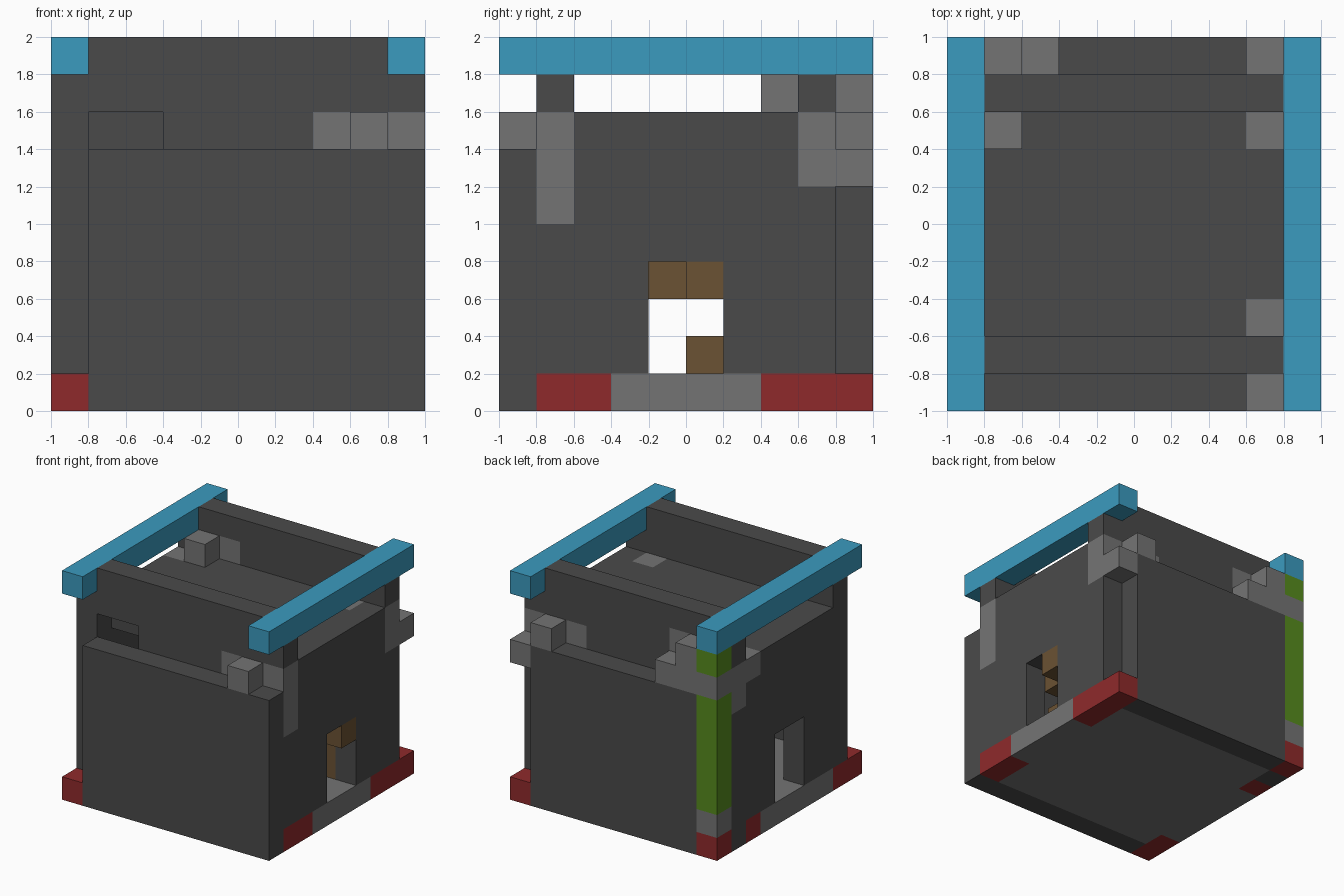
import bpy, bmesh
from mathutils import Vector

if "Cube" in bpy.data.objects:
    bpy.data.objects.remove(bpy.data.objects["Cube"], do_unlink=True)

UNIT = 0.2
HALF = 5
grid = {}      # block position -> part name
part_colour = {}


def linear(channel):
    c = channel / 255
    return c / 12.92 if c <= 0.04045 else ((c + 0.055) / 1.055) ** 2.4


def make_material(name, rgb):
    mat = bpy.data.materials.new(name)
    mat.use_nodes = True
    colour = [linear(c) for c in rgb] + [1.0]
    mat.diffuse_color = colour
    shader = next(n for n in mat.node_tree.nodes if n.type == "BSDF_PRINCIPLED")
    shader.inputs["Base Color"].default_value = colour
    shader.inputs["Roughness"].default_value = 0.9
    return mat


materials = {
    "dark_stone": make_material("dark_stone", (74, 74, 74)),
    "light_stone": make_material("light_stone", (116, 116, 116)),
    "red_brick": make_material("red_brick", (143, 42, 43)),
    "blue_beam": make_material("blue_beam", (59, 155, 191)),
    "green_post": make_material("green_post", (86, 139, 30)),
    "brown_wood": make_material("brown_wood", (107, 82, 51)),
}


def blocks(x, y, z):
    return [(i, j, k) for i in range(*x) for j in range(*y) for k in range(*z)]


def fill(part, colour, x, y, z):
    """Claim a box of blocks for a part; later parts replace earlier ones."""
    part_colour[part] = colour
    for cell in blocks(x, y, z):
        grid[cell] = part


def carve(x, y, z):
    for cell in blocks(x, y, z):
        grid.pop(cell, None)


ALL = (0, 10)
RIGHT, LEFT = (0, 1), (9, 10)
FRONT, BACK = (0, 1), (9, 10)
BASE, EAVES = (0, 1), (7, 8)

# Floor, walls and flat roof
fill("floor", "light_stone", ALL, (1, 9), BASE)
fill("front_wall", "dark_stone", (1, 10), FRONT, (0, 7))
fill("back_wall", "dark_stone", (1, 9), BACK, (0, 7))
fill("right_wall", "dark_stone", RIGHT, (1, 9), (1, 8))
fill("right_wall", "dark_stone", RIGHT, (8, 9), BASE)
fill("left_wall", "dark_stone", LEFT, (1, 9), (1, 8))
fill("roof_slab", "dark_stone", (1, 9), (2, 8), EAVES)

# Parapets across the front and back of the roof
for name, y in (("front_parapet", (1, 2)), ("back_parapet", (8, 9))):
    fill(name, "dark_stone", ALL, y, (7, 9))
    fill(name, "dark_stone", (1, 9), y, (9, 10))

# Doorways in both sides, and the niche under the front parapet
for x in (RIGHT, LEFT):
    carve(x, (4, 6), (1, 4))
carve((1, 3), (1, 2), EAVES)

# Roof beams
fill("right_beam", "blue_beam", RIGHT, ALL, (9, 10))
fill("left_beam", "blue_beam", LEFT, ALL, (9, 10))

# Red footings
for x, y in ((LEFT, (1, 3)), (LEFT, (7, 10)), (RIGHT, (0, 2)),
             (RIGHT, (7, 8)), (RIGHT, BACK)):
    fill("footings", "red_brick", x, y, BASE)

# Corner post with stone bands
fill("corner_post", "green_post", RIGHT, BACK, (1, 9))
fill("post_bands", "light_stone", RIGHT, BACK, (1, 2))
fill("post_bands", "light_stone", RIGHT, BACK, EAVES)

# Stone brackets at the corners
brackets = {
    "front_left_bracket": [
        (LEFT, (1, 2), (5, 8)), ((7, 10), (1, 2), EAVES),
        ((8, 9), FRONT, EAVES), ((8, 9), (2, 3), EAVES)],
    "back_left_bracket": [
        (LEFT, (8, 9), (6, 8)), (LEFT, BACK, (6, 7)),
        ((7, 10), (8, 9), EAVES), ((8, 9), BACK, EAVES),
        ((8, 9), (7, 8), EAVES)],
    "back_right_bracket": [
        (RIGHT, (8, 9), (6, 8)), (RIGHT, (7, 8), EAVES),
        ((1, 3), (8, 9), (7, 9)), ((2, 3), BACK, EAVES),
        ((1, 2), BACK, (7, 9)), ((1, 2), (7, 8), (7, 9))],
}
for name, boxes in brackets.items():
    for box in boxes:
        fill(name, "light_stone", *box)

# Wooden door pieces
for x, y, z in ((LEFT, (5, 6), (3, 4)), ((8, 9), (4, 5), (3, 4)),
                ((8, 9), (6, 7), (1, 4)), ((7, 8), (5, 6), (1, 2)),
                ((7, 8), (3, 4), (2, 3))):
    fill("door_timber", "brown_wood", x, y, z)


def build(part):
    """Make one object from the exposed sides of a part's blocks."""
    bm = bmesh.new()
    for cell in [c for c, p in grid.items() if p == part]:
        centre = Vector(cell) + Vector((0.5 - HALF, 0.5 - HALF, 0.5))
        for axis in range(3):
            for sign in (-1, 1):
                normal = Vector((0, 0, 0))
                normal[axis] = sign
                if tuple(int(c + n) for c, n in zip(cell, normal)) in grid:
                    continue
                side = Vector((0, 0, 0))
                side[(axis + 1) % 3] = 1
                up = normal.cross(side)
                corners = (-side - up, side - up, side + up, up - side)
                bm.faces.new([bm.verts.new((centre + (normal + c) / 2) * UNIT)
                              for c in corners])
    bmesh.ops.remove_doubles(bm, verts=bm.verts, dist=UNIT / 100)
    mesh = bpy.data.meshes.new(part)
    bm.to_mesh(mesh)
    bm.free()
    mesh.materials.append(materials[part_colour[part]])
    bpy.context.collection.objects.link(bpy.data.objects.new(part, mesh))


for part in part_colour:
    build(part)
